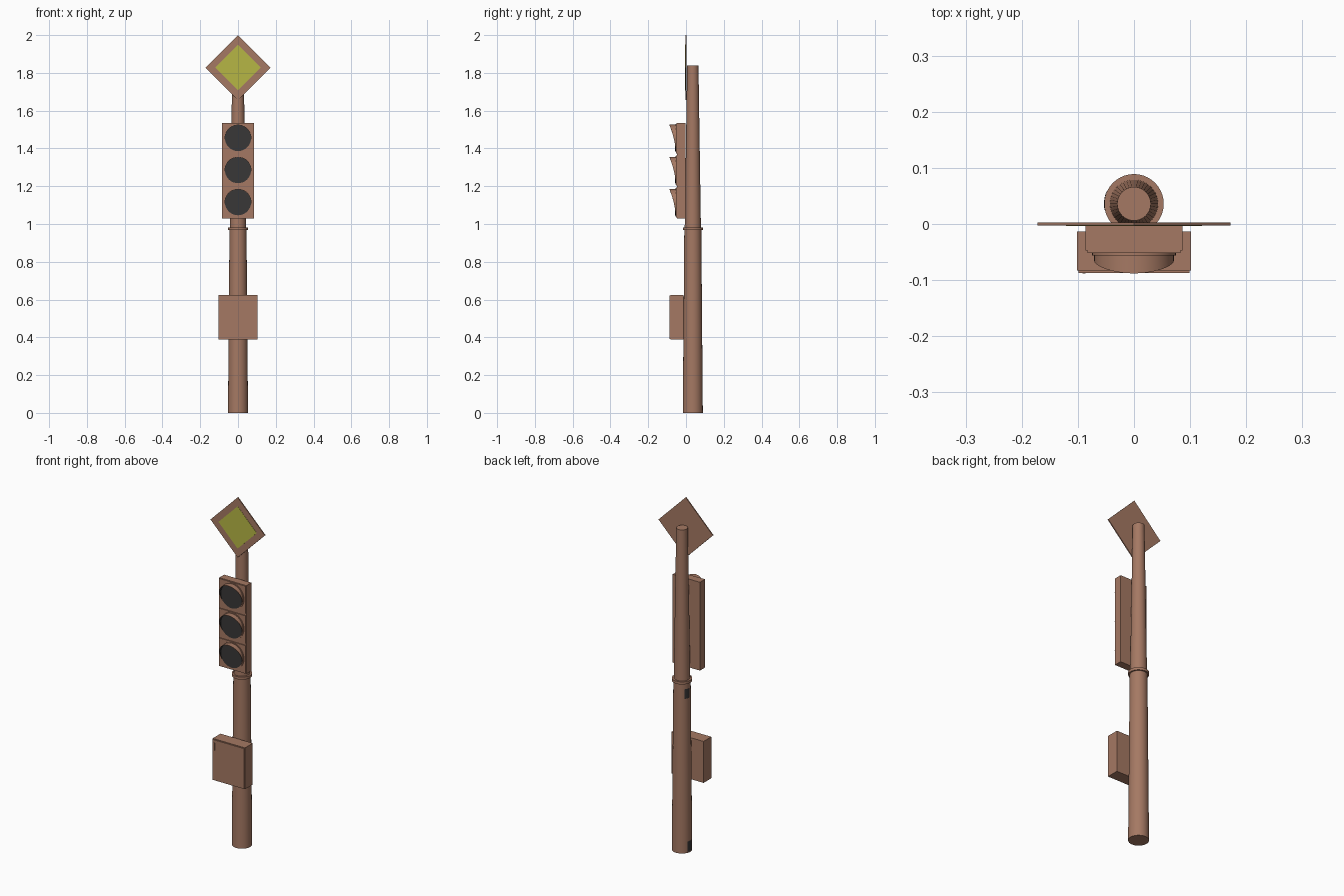
import bpy, bmesh, math
from mathutils import Matrix, Vector

if "Cube" in bpy.data.objects:
    bpy.data.objects.remove(bpy.data.objects["Cube"])


def material(name, rgb):
    m = bpy.data.materials.new(name)
    m.diffuse_color = (*rgb, 1)
    m.use_nodes = True
    m.node_tree.nodes["Principled BSDF"].inputs["Base Color"].default_value = m.diffuse_color
    return m


BROWN = material("brown_paint", (0.376, 0.19, 0.125))
YELLOW = material("sign_yellow", (0.47, 0.47, 0.06))
DARK = material("dark_lens", (0.04, 0.038, 0.038))
POLE_Y = 0.036


def finish(name, bm, mats, smooth=False):
    me = bpy.data.meshes.new(name)
    bm.to_mesh(me)
    bm.free()
    for m in mats:
        me.materials.append(m)
    ob = bpy.data.objects.new(name, me)
    bpy.context.collection.objects.link(ob)
    if smooth:
        bpy.context.view_layer.objects.active = ob
        ob.select_set(True)
        bpy.ops.object.shade_smooth_by_angle(angle=math.radians(35))
        ob.select_set(False)
    return ob


def box(name, lo, hi, mat):
    bm = bmesh.new()
    lo, hi = Vector(lo), Vector(hi)
    size = hi - lo
    bmesh.ops.create_cube(bm, size=1, matrix=Matrix.Translation((lo + hi) / 2) @ Matrix.Diagonal((*size, 1)))
    return finish(name, bm, [mat])


def column(name, r0, r1, z0, z1, mat=BROWN):
    bm = bmesh.new()
    bmesh.ops.create_cone(bm, cap_ends=True, segments=40, radius1=r0, radius2=r1, depth=z1 - z0,
                          matrix=Matrix.Translation((0, POLE_Y, (z0 + z1) / 2)))
    return finish(name, bm, [mat], True)


def disc(name, r, z, y0, y1, mat, segments=32):
    """Disc facing the front; four segments give a diamond."""
    bm = bmesh.new()
    bmesh.ops.create_cone(bm, cap_ends=True, segments=segments, radius1=r, radius2=r, depth=abs(y1 - y0),
                          matrix=Matrix.Translation((0, (y0 + y1) / 2, z)) @ Matrix.Rotation(math.pi / 2, 4, 'X'))
    return finish(name, bm, [mat], segments > 4)


def visor(name, z, r, y_back, length):
    """Hood round a lens: long at the top, fading to nothing at the bottom."""
    bm = bmesh.new()
    n, rings = 40, []
    for i in range(n):
        a = 2 * math.pi * i / n
        front = y_back - 0.001 - length * ((math.sin(a) + 1) / 2) ** 1.7
        rings.append([bm.verts.new((rr * math.cos(a), y, z + rr * math.sin(a)))
                      for rr, y in ((r, y_back), (r, front), (r - 0.002, front), (r - 0.002, y_back))])
    for i in range(n):
        p, q = rings[i], rings[(i + 1) % n]
        for k in range(4):
            f = bm.faces.new((p[k], p[(k + 1) % 4], q[(k + 1) % 4], q[k]))
            f.material_index = 1 if k == 2 else 0    # dark inside
    bmesh.ops.recalc_face_normals(bm, faces=bm.faces)
    return finish(name, bm, [BROWN, DARK], True)


def pole_patch(name, a0, a1, z0, z1, r0, r1):
    """Thin dark plate wrapped on the pole."""
    bm = bmesh.new()
    n, cols = 8, []
    for i in range(n + 1):
        a = math.radians(a0 + (a1 - a0) * i / n)
        cols.append([bm.verts.new((r * math.cos(a), POLE_Y + r * math.sin(a), z))
                     for r, z in ((r0, z0), (r1, z1))])
    for p, q in zip(cols, cols[1:]):
        bm.faces.new((p[0], q[0], q[1], p[1]))
    return finish(name, bm, [DARK], True)


# Pole: two tapered lengths with a collar at the joint
column("lower_pole", 0.053, 0.045, 0, 0.97)
column("upper_pole", 0.043, 0.030, 0.97, 1.84)
column("pole_collar", 0.053, 0.053, 0.967, 0.982)
pole_patch("base_hatch", 156, 192, 0.005, 0.065, 0.0535, 0.053)
pole_patch("joint_hatch", 140, 182, 0.88, 0.935, 0.0463, 0.0459)

# Diamond sign
disc("sign_plate", 0.172, 1.828, -0.003, 0.003, BROWN, 4)
disc("sign_face", 0.121, 1.828, -0.004, -0.003, YELLOW, 4)

# Signal head
box("signal_housing", (-0.086, -0.047, 1.03), (0.086, -0.003, 1.535), BROWN)
for i, z in enumerate((1.115, 1.285, 1.455)):
    box(f"signal_door_{i}", (-0.083, -0.052, z - 0.081), (0.083, -0.046, z + 0.078), BROWN)
    disc(f"lens_ring_{i}", 0.075, z, -0.056, -0.051, BROWN)
    disc(f"lens_{i}", 0.069, z, -0.0572, -0.055, DARK)
    visor(f"visor_{i}", z, 0.071, -0.054, 0.033)

# Control cabinet with door and handle
box("cabinet", (-0.102, -0.083, 0.388), (0.102, -0.013, 0.625), BROWN)
box("cabinet_door", (-0.099, -0.087, 0.392), (0.099, -0.082, 0.621), BROWN)
box("door_handle", (-0.092, -0.0885, 0.56), (-0.086, -0.086, 0.605), BROWN)
